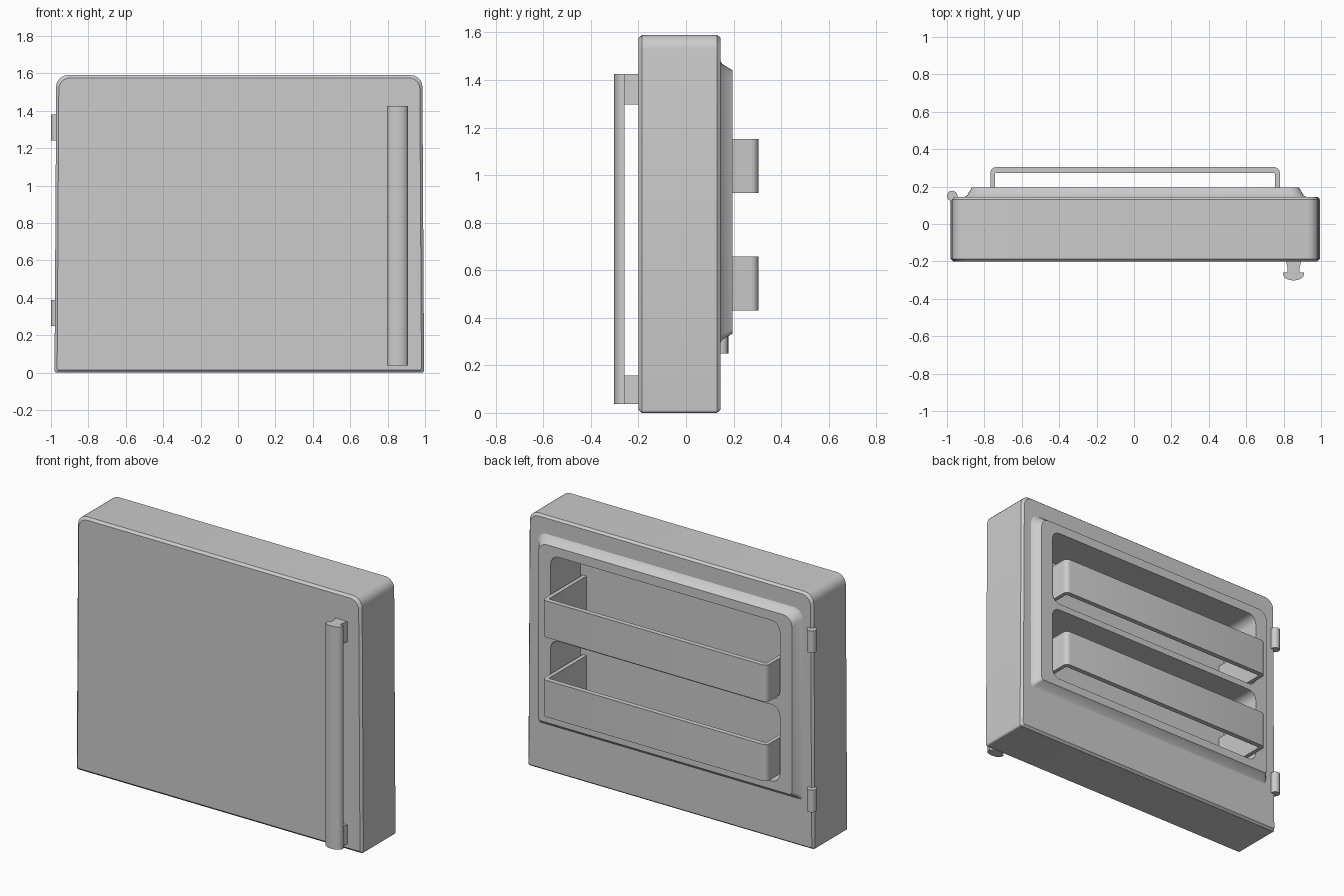
import bpy, bmesh, math

cube = bpy.data.objects.get("Cube")
if cube:
    bpy.data.objects.remove(cube, do_unlink=True)

grey = bpy.data.materials.new("appliance grey")
grey.use_nodes = True
GREY = (0.6, 0.6, 0.6, 1)
grey.diffuse_color = GREY
grey.node_tree.nodes["Principled BSDF"].inputs["Base Color"].default_value = GREY


def rounded_rect(x0, x1, z0, z1, r_top, r_bottom, steps=5):
    """Outline in (x, z), counter-clockwise from the top right corner."""
    pts = []
    corners = [(x1, z1, -1, -1, r_top), (x0, z1, 1, -1, r_top),
               (x0, z0, 1, 1, r_bottom), (x1, z0, -1, 1, r_bottom)]
    for i, (x, z, sx, sz, r) in enumerate(corners):
        for k in range(steps + 1):
            a = math.pi / 2 * (i + k / steps)
            pts.append((x + sx * r + r * math.cos(a), z + sz * r + r * math.sin(a)))
    return pts


def loft(name, rings):
    """Skin equal-length rings of 3D points and cap both ends."""
    bm = bmesh.new()
    loops = [[bm.verts.new(p) for p in ring] for ring in rings]
    n = len(loops[0])
    for a, b in zip(loops, loops[1:]):
        for i in range(n):
            j = (i + 1) % n
            bm.faces.new((a[i], a[j], b[j], b[i]))
    bm.faces.new(loops[0])
    bm.faces.new(loops[-1])
    bmesh.ops.recalc_face_normals(bm, faces=bm.faces)
    mesh = bpy.data.meshes.new(name)
    bm.to_mesh(mesh)
    bm.free()
    mesh.materials.append(grey)
    obj = bpy.data.objects.new(name, mesh)
    bpy.context.collection.objects.link(obj)
    return obj


def plate(name, x0, x1, z0, z1, r_top, r_bottom, layers, taper=0):
    """Rounded plate from (y, inset) layers; taper narrows it upwards."""
    rings = []
    mid = (x0 + x1) / 2
    for y, d in layers:
        outline = rounded_rect(x0 + d, x1 - d, z0 + d, z1 - d, r_top, r_bottom)
        rings.append([(mid + (x - mid) * (1 - taper * z), y, z) for x, z in outline])
    return loft(name, rings)


def prism(name, outline, z0, z1):
    """Extrude an (x, y) outline upwards."""
    return loft(name, [[(x, y, z) for x, y in outline] for z in (z0, z1)])


def smooth(obj, angle=30):
    bpy.ops.object.select_all(action='DESELECT')
    obj.select_set(True)
    bpy.context.view_layer.objects.active = obj
    bpy.ops.object.shade_smooth_by_angle(angle=math.radians(angle))


# Door slab and raised inner liner
door = plate("door_panel", -0.981, 0.995, 0, 1.59, 0.06, 0.012,
             [(-0.2, 0.014), (-0.186, 0), (0.13, 0), (0.145, 0.012)], taper=0.006)
liner = plate("inner_liner", -0.915, 0.93, 0.285, 1.49, 0.06, 0.02,
              [(0.14, 0), (0.152, 0.022), (0.195, 0.048)])

# Storage recesses cut through the liner into the door
for z0, z1 in ((0.385, 0.86), (0.9, 1.385)):
    cutter = plate("recess_cutter", -0.783, 0.797, z0, z1, 0.055, 0.055,
                   [(-0.1, 0), (0.4, 0)])
    cutter.hide_render = True
    for obj in (door, liner):
        mod = obj.modifiers.new("recess", 'BOOLEAN')
        mod.operation = 'DIFFERENCE'
        mod.solver = 'EXACT'
        mod.object = cutter
        bpy.context.view_layer.objects.active = obj
        bpy.ops.object.modifier_apply(modifier=mod.name)
    bpy.data.objects.remove(cutter, do_unlink=True)
smooth(door)
smooth(liner)


# Bin rails: U-shaped bands reaching back into each recess
def u_path(x0, x1, y0, y1, r, steps=4):
    pts = [(x1, y0)]
    for i, cx in enumerate((x1 - r, x0 + r)):
        for k in range(steps + 1):
            a = math.pi / 2 * (i + k / steps)
            pts.append((cx + r * math.cos(a), y1 - r + r * math.sin(a)))
    return pts + [(x0, y0)]


band = u_path(-0.768, 0.78, -0.1, 0.304, 0.03) + u_path(-0.743, 0.755, -0.1, 0.273, 0.008)[::-1]
for name, z in (("lower", 0.43), ("upper", 0.925)):
    smooth(prism(name + "_bin_rail", band, z, z + 0.228))

# Handle: domed grip on two flared stems
HX = 0.853
grip = [(HX + 0.056, -0.258), (HX - 0.056, -0.258)]
for k in range(9):
    a = math.pi * k / 8
    grip.append((HX - 0.056 * math.cos(a), -0.268 - 0.034 * math.sin(a)))
smooth(prism("handle_grip", grip, 0.037, 1.425), 40)
stem = [(HX - 0.032, -0.265), (HX + 0.032, -0.265), (HX + 0.032, -0.235),
        (HX + 0.042, -0.195), (HX - 0.042, -0.195), (HX - 0.032, -0.235)]
for name, z0, z1 in (("lower", 0.037, 0.158), ("upper", 1.298, 1.425)):
    prism(name + "_handle_stem", stem, z0, z1)

# Hinge barrels on the back edge
barrel = [(-0.972 + 0.028 * math.cos(math.tau * k / 16), 0.15 + 0.028 * math.sin(math.tau * k / 16))
          for k in range(16)]
for name, z in (("lower", 0.25), ("upper", 1.242)):
    smooth(prism(name + "_hinge", barrel, z, z + 0.138))
